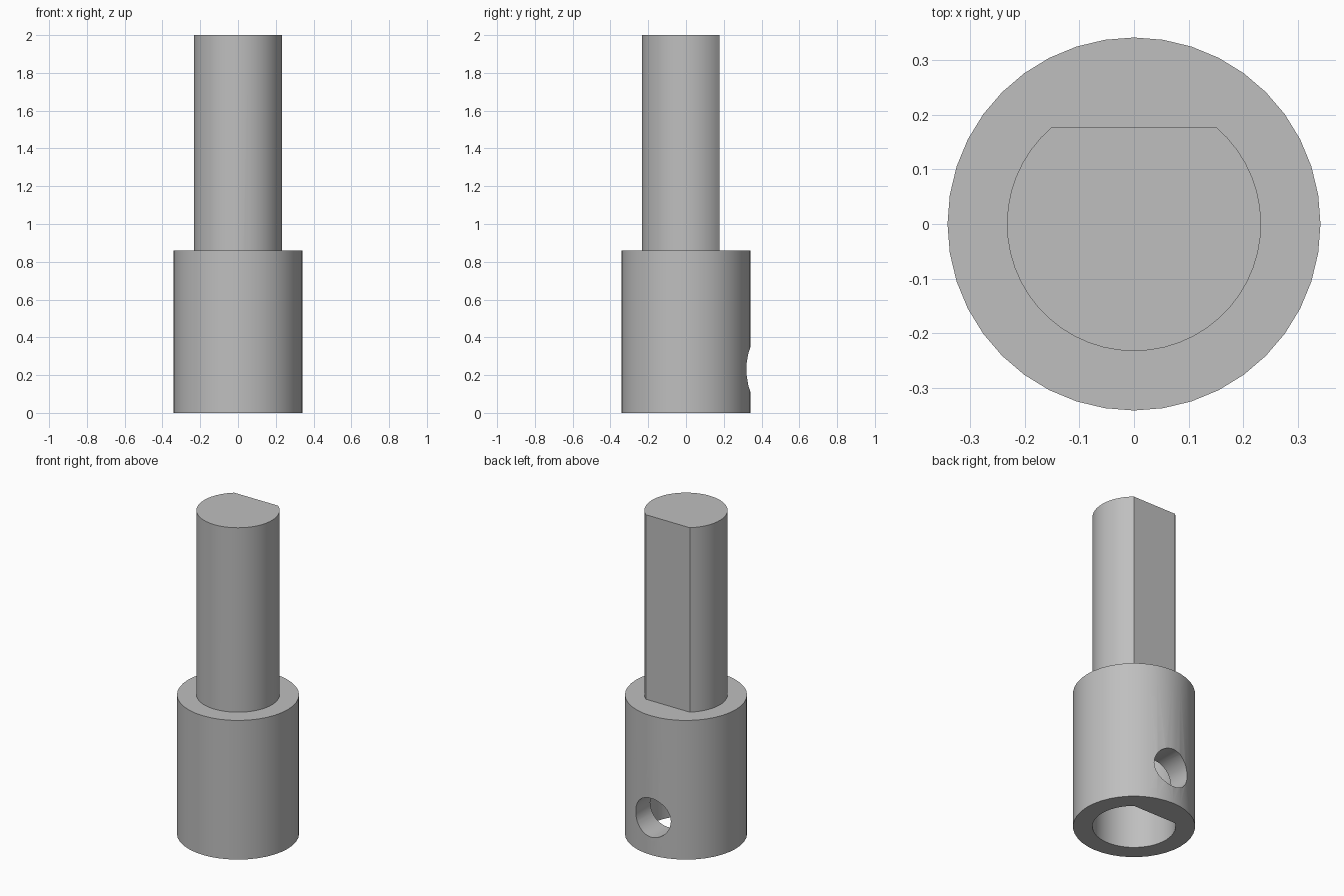
import bpy, bmesh, math
from mathutils import Matrix

cube = bpy.data.objects.get("Cube")
if cube:
    bpy.data.objects.remove(cube)

SEGMENTS = 40
SOCKET_R, SOCKET_H = 0.342, 0.86
SHAFT_R, FLAT_Y, TOP = 0.233, 0.178, 2.0
BORE_DEPTH = 0.66
HOLE_R, HOLE_Z = 0.12, 0.23

steel = bpy.data.materials.new("plain grey")
steel.use_nodes = True
grey = (0.52, 0.52, 0.52, 1)
steel.diffuse_color = grey
steel.node_tree.nodes["Principled BSDF"].inputs["Base Color"].default_value = grey


def prism(name, profile, z0, z1, matrix=Matrix()):
    """Extrude a closed profile from z0 to z1."""
    bm = bmesh.new()
    base = bm.faces.new([bm.verts.new((x, y, z0)) for x, y in profile])
    top = bmesh.ops.extrude_face_region(bm, geom=[base])["geom"]
    verts = [v for v in top if isinstance(v, bmesh.types.BMVert)]
    bmesh.ops.translate(bm, verts=verts, vec=(0, 0, z1 - z0))
    bm.transform(matrix)
    bmesh.ops.recalc_face_normals(bm, faces=bm.faces)
    mesh = bpy.data.meshes.new(name)
    bm.to_mesh(mesh)
    bm.free()
    mesh.materials.append(steel)
    obj = bpy.data.objects.new(name, mesh)
    bpy.context.collection.objects.link(obj)
    return obj


def circle(r):
    angles = [math.tau * i / SEGMENTS for i in range(SEGMENTS)]
    return [(r * math.cos(a), r * math.sin(a)) for a in angles]


def d_profile(r, flat):
    """Circle with its back cut off by a straight flat."""
    start = math.pi - math.asin(flat / r)
    sweep = math.pi + 2 * math.asin(flat / r)
    angles = [start + sweep * i / SEGMENTS for i in range(SEGMENTS + 1)]
    return [(r * math.cos(a), r * math.sin(a)) for a in angles]


def combine(target, other, operation):
    """Apply a boolean and discard the second solid."""
    bpy.context.view_layer.objects.active = target
    mod = target.modifiers.new(operation.lower(), "BOOLEAN")
    mod.operation, mod.object, mod.solver = operation, other, "EXACT"
    bpy.ops.object.modifier_apply(modifier=mod.name)
    bpy.data.objects.remove(other)


# Round socket with the D-shaped shaft on top
adapter = prism("shaft_adapter", circle(SOCKET_R), 0, SOCKET_H)
shaft = prism("shaft", d_profile(SHAFT_R, FLAT_Y), SOCKET_H - 0.1, TOP)
combine(adapter, shaft, "UNION")

# D-shaped bore in the underside
bore = prism("bore", d_profile(SHAFT_R, FLAT_Y), -0.1, BORE_DEPTH)
combine(adapter, bore, "DIFFERENCE")

# Set screw hole through the back wall
to_back = Matrix.Translation((0, 0, HOLE_Z)) @ Matrix.Rotation(-math.pi / 2, 4, "X")
hole = prism("screw_hole", circle(HOLE_R), 0.05, 0.5, to_back)
combine(adapter, hole, "DIFFERENCE")

bpy.ops.object.select_all(action="DESELECT")
adapter.select_set(True)
bpy.context.view_layer.objects.active = adapter
bpy.ops.object.shade_smooth_by_angle(angle=math.radians(30))
